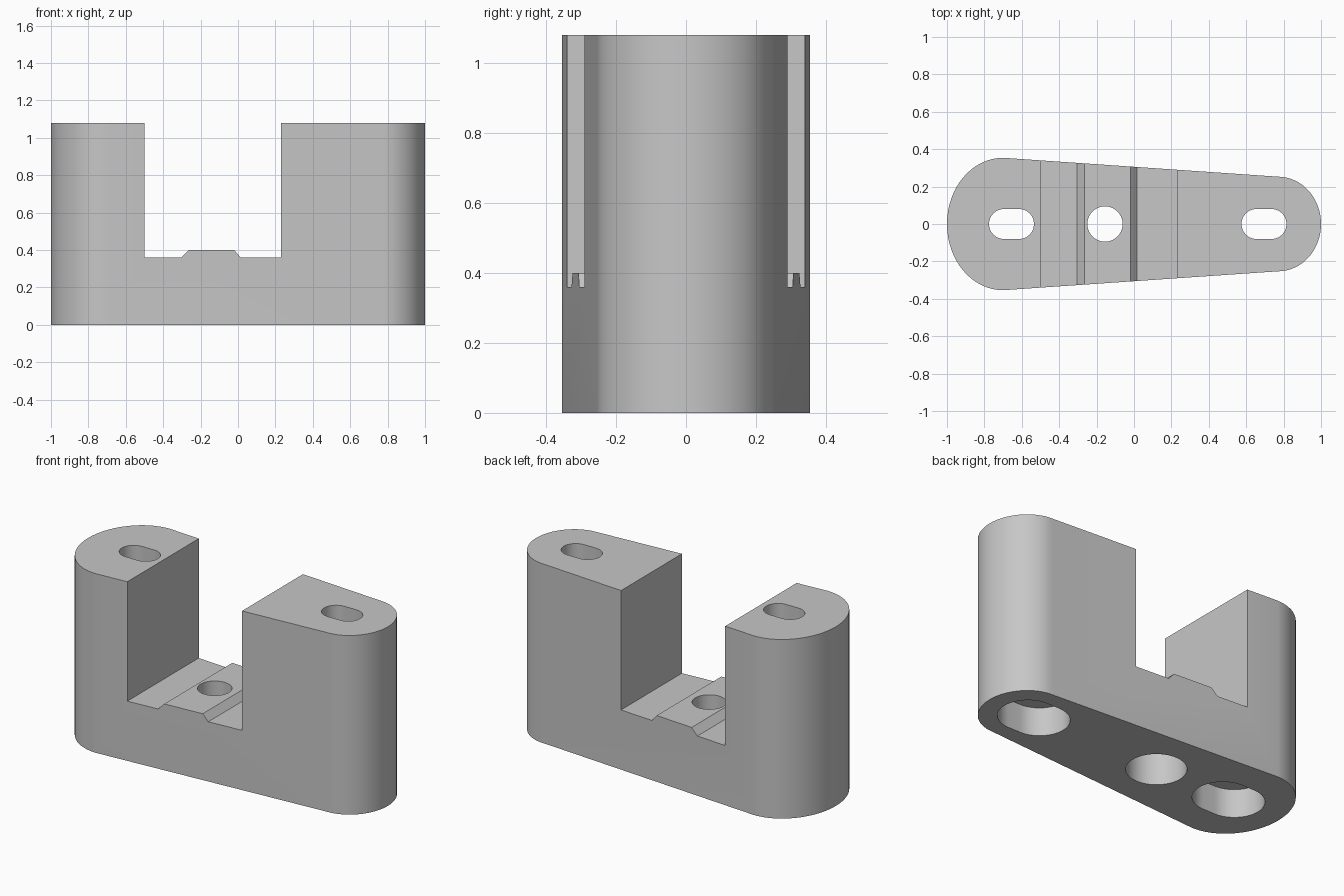
import bpy, bmesh
from math import pi, sin, cos, radians
from mathutils import Vector

if "Cube" in bpy.data.objects:
    bpy.data.objects.remove(bpy.data.objects["Cube"], do_unlink=True)

grey = bpy.data.materials.new("plain grey")
grey.use_nodes = True
colour = (0.57, 0.57, 0.57, 1)
grey.diffuse_color = colour
grey.node_tree.nodes["Principled BSDF"].inputs["Base Color"].default_value = colour


def prism(name, points, start, depth):
    """Extrude a closed loop of 3D points along a vector."""
    bm = bmesh.new()
    face = bm.faces.new([bm.verts.new(Vector(p) + Vector(start)) for p in points])
    ext = bmesh.ops.extrude_face_region(bm, geom=[face])
    moved = [v for v in ext["geom"] if isinstance(v, bmesh.types.BMVert)]
    bmesh.ops.translate(bm, verts=moved, vec=Vector(depth))
    bmesh.ops.recalc_face_normals(bm, faces=bm.faces[:])
    mesh = bpy.data.meshes.new(name)
    bm.to_mesh(mesh)
    bm.free()
    mesh.materials.append(grey)
    obj = bpy.data.objects.new(name, mesh)
    bpy.context.collection.objects.link(obj)
    return obj


def arc(cx, rx, ry, first, steps=32):
    """Half ellipse running anticlockwise from the first angle."""
    return [(cx + rx * cos(first + pi * i / steps), ry * sin(first + pi * i / steps), 0)
            for i in range(steps + 1)]


def slot(name, x, radius, length, z0, z1):
    """Vertical cutter: a round hole, or a slot if length is above zero."""
    loop = arc(x + length / 2, radius, radius, -pi / 2)
    other = arc(x - length / 2, radius, radius, pi / 2)
    loop += other if length else other[1:-1]
    return prism(name, loop, (0, 0, z0), (0, 0, z1 - z0))


# Tapered body with rounded ends
HEIGHT = 1.08
outline = arc(0.77, 0.23, 0.253, -pi / 2) + arc(-0.70, 0.30, 0.354, pi / 2)
body = prism("bracket_body", outline, (0, 0, 0), (0, 0, HEIGHT))

# Saddle notch with a raised pad in its floor
saddle = [(-0.50, 0.36), (-0.305, 0.36), (-0.265, 0.40), (-0.02, 0.40),
          (0.015, 0.36), (0.23, 0.36), (0.23, 1.3), (-0.50, 1.3)]
cutters = [prism("notch_cutter", [(x, 0, z) for x, z in saddle], (0, -0.6, 0), (0, 1.2, 0))]

# Bolt holes, each with a wider recess from below: x, length, recess depth, hole radius
for name, x, length, depth, radius in (
        ("right_slot", -0.655, 0.08, 0.17, 0.08),
        ("left_slot", 0.695, 0.08, 0.17, 0.08),
        ("centre_hole", -0.155, 0, 0.22, 0.094)):
    cutters.append(slot(name + "_cutter", x, radius, length, 0.1, 1.3))
    cutters.append(slot(name + "_recess_cutter", x, 0.163, length, -0.1, depth))

bpy.context.view_layer.objects.active = body
for cutter in cutters:
    mod = body.modifiers.new(cutter.name, "BOOLEAN")
    mod.operation = "DIFFERENCE"
    mod.solver = "EXACT"
    mod.object = cutter
    bpy.ops.object.modifier_apply(modifier=mod.name)
    bpy.data.objects.remove(cutter, do_unlink=True)

# Smooth curved walls, keep crisp edges
for obj in bpy.context.selected_objects:
    obj.select_set(False)
body.select_set(True)
bpy.ops.object.shade_smooth_by_angle(angle=radians(30))
